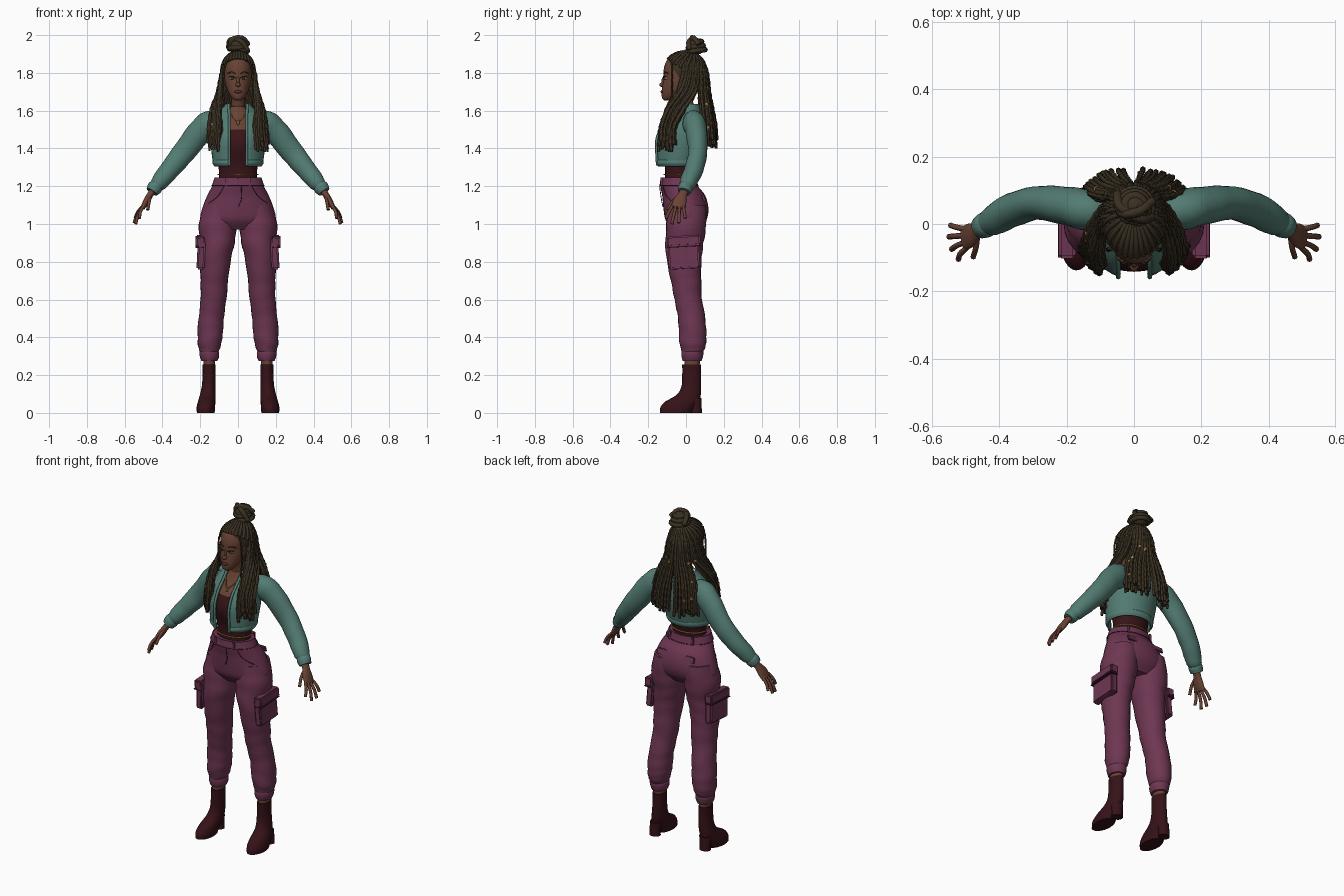
import bpy, bmesh, random
from math import sin, cos, pi, asin, radians
from mathutils import Vector, Matrix

random.seed(4)
cube = bpy.data.objects.get("Cube")
if cube:
    bpy.data.objects.remove(cube)


def material(name, *rgb):
    m = bpy.data.materials.new(name)
    m.use_nodes = True
    m.diffuse_color = (*rgb, 1)
    bsdf = m.node_tree.nodes["Principled BSDF"]
    bsdf.inputs["Base Color"].default_value = (*rgb, 1)
    bsdf.inputs["Roughness"].default_value = .8
    return m


skin = material("brown skin", .14, .055, .034)
hair = material("dark braid brown", .042, .03, .016)
teal = material("teal cloth", .085, .2, .17)
plum = material("plum cloth", .155, .037, .085)
leather = material("dark red leather", .036, .006, .009)
wine = material("wine top", .04, .007, .009)
gold = material("gold", .4, .22, .06)
white = material("eye white", .35, .28, .22)
lip = material("lip brown", .1, .028, .022)
seam = material("dark plum seam", .06, .014, .032)


def finish(name, bm, mat, mirror=False, angle=50):
    bmesh.ops.recalc_face_normals(bm, faces=bm.faces)
    me = bpy.data.meshes.new(name)
    bm.to_mesh(me)
    bm.free()
    me.materials.append(mat)
    ob = bpy.data.objects.new(name, me)
    bpy.context.collection.objects.link(ob)
    bpy.ops.object.select_all(action='DESELECT')
    ob.select_set(True)
    bpy.context.view_layer.objects.active = ob
    bpy.ops.object.shade_smooth_by_angle(angle=radians(angle))
    if mirror:
        ob.modifiers.new("mirror", 'MIRROR')
    return ob


def smooth(pts, steps):
    """Catmull-Rom through tuples of any length."""
    pts = [Vector(p) for p in pts]
    pts = [2 * pts[0] - pts[1]] + pts + [2 * pts[-1] - pts[-2]]
    out = []
    for a, b, c, d in zip(pts, pts[1:], pts[2:], pts[3:]):
        for i in range(steps):
            t = i / steps
            out.append(b + (c - a) * t / 2 + (a - 2.5 * b + 2 * c - d / 2) * t * t
                       + (1.5 * (b - c) + (d - a) / 2) * t ** 3)
    return out + [pts[-2]]


def tube(name, rings, mat, mirror=False, flat=True, gap=0, n=24, steps=4, ripple=0, bm=None):
    """Loft of (x, y, z, side radius, front radius); gap leaves the front open."""
    own = bm is None
    bm = bm or bmesh.new()
    rows, rs = [], smooth(rings, steps)
    for k, r in enumerate(rs):
        c = Vector(r[:3])
        a, b = Vector((1, 0, 0)), Vector((0, -1, 0))
        if not flat:
            t = (Vector(rs[min(k + 1, len(rs) - 1)][:3]) - Vector(rs[max(k - 1, 0)][:3])).normalized()
            b = (b - t * b.dot(t)).normalized()
            a = t.cross(b)
        t0 = asin(min(.95, gap / r[3]))
        row = []
        for i in range(n + 1 if gap else n):
            th = t0 + (2 * pi - 2 * t0) * i / n
            f = 1 + ripple * sin(k * 1.5 + 2 * sin(th + k * .3))
            row.append(bm.verts.new(c + a * r[3] * f * sin(th) + b * r[4] * f * cos(th)))
        rows.append(row)
    for lo, hi in zip(rows, rows[1:]):
        for i in range(n):
            j = (i + 1) % len(lo)
            bm.faces.new((lo[i], lo[j], hi[j], hi[i]))
    if not gap:
        bm.faces.new(rows[0])
        bm.faces.new(rows[-1])
    return finish(name, bm, mat, mirror) if own else None


def ball(name, loc, size, mat, mirror=False, rot=0):
    bm = bmesh.new()
    bmesh.ops.create_uvsphere(bm, u_segments=20, v_segments=12, radius=1)
    m = Matrix.Translation(loc) @ Matrix.Rotation(rot, 4, 'X') @ Matrix.Diagonal((*size, 1))
    bmesh.ops.transform(bm, matrix=m, verts=bm.verts)
    return finish(name, bm, mat, mirror)


def box(name, loc, size, mat, mirror=False, tilt=(0, 0), bevel=.008):
    bm = bmesh.new()
    m = (Matrix.Translation(loc) @ Matrix.Rotation(tilt[0], 4, 'X')
         @ Matrix.Rotation(tilt[1], 4, 'Y') @ Matrix.Diagonal((*size, 1)))
    bmesh.ops.create_cube(bm, size=1, matrix=m)
    bmesh.ops.bevel(bm, geom=bm.edges[:], offset=bevel, segments=2, affect='EDGES')
    return finish(name, bm, mat, mirror)


def cords(name, paths, r, mat, mirror=False, knots=0, n=6, steps=5):
    """Thin round strands; knots makes the thickness pulse like a braid."""
    bm = bmesh.new()
    for path in paths:
        pts = smooth(path, steps)
        rings = [(*p, *[r * (1 + knots * (-1) ** k)] * 2) for k, p in enumerate(pts)]
        tube("", rings, mat, flat=False, n=n, steps=1, bm=bm)
    return finish(name, bm, mat, mirror, 80)


def oval(cy, z, rx, ry, n=24):
    return [(rx * sin(2 * pi * i / n), cy - ry * cos(2 * pi * i / n), z) for i in range(n + 1)]


# Torso: wine top below the neckline, skin above
torso = tube("torso_and_neck", [(0, -.035, 1.18, .105, .08), (0, -.035, 1.25, .1, .075),
             (0, -.03, 1.32, .105, .085), (0, -.03, 1.42, .118, .112), (0, -.015, 1.5, .115, .1),
             (0, .01, 1.56, .095, .07), (0, .012, 1.6, .055, .05), (0, .005, 1.63, .035, .037),
             (0, -.01, 1.69, .034, .04)], wine)
torso.data.materials.append(skin)
for f in torso.data.polygons:
    f.material_index = int(f.center.z > 1.5 or f.center.z < 1.225)
cords("necklaces", [oval(.002, 1.625, .039, .042), [(-.05, -.04, 1.6), (-.03, -.075, 1.57),
      (0, -.1, 1.545), (.03, -.075, 1.57), (.05, -.04, 1.6)]], .004, gold)
ball("pendant", (0, -.105, 1.535), (.007, .005, .012), gold)
cords("hip_chain", [oval(-.035, 1.262, .106, .081)], .004, gold)

# Trousers
tube("trouser_hips", [(0, -.04, 1.24, .122, .092), (0, -.036, 1.2, .137, .1), (0, -.012, 1.15, .163, .114),
     (0, 0, 1.08, .19, .119), (0, 0, 1.02, .197, .108), (0, 0, .97, .14, .07)], plum, n=32)
tube("trouser_legs", [(.095, .004, 1.1, .085, .1), (.107, .002, 1.0, .1, .106), (.108, -.008, .9, .09, .101),
     (.12, -.01, .8, .08, .091), (.125, 0, .7, .073, .08), (.13, .012, .6, .068, .073),
     (.142, .03, .5, .067, .072), (.147, .035, .42, .067, .073), (.151, .036, .36, .061, .069),
     (.153, .035, .32, .048, .056)], plum, True, ripple=.022)
tube("trouser_cuffs", [(.152, .034, .335, .042, .05), (.152, .034, .32, .052, .058),
     (.151, .033, .295, .05, .056), (.151, .033, .275, .042, .05)], plum, True)
tube("waistband", [(0, -.038, 1.205, .138, .102), (0, -.039, 1.225, .131, .098),
     (0, -.04, 1.245, .124, .095)], plum, gap=.002, n=32)
cords("waist_seam", [oval(-.037, 1.204, .139, .103)], .002, seam)
cords("fly_seam", [[(.018, -.14, 1.2), (.018, -.13, 1.13), (.0, -.122, 1.09)]], .002, seam)
cords("front_pocket_seams", [[(.075, -.122, 1.2), (.105, -.105, 1.15), (.155, -.065, 1.11)]], .002, seam, True)
for x, y in ((.06, -.128), (.075, .045)):
    box("belt_loops", (x, y, 1.222), (.014, .014, .048), plum, True, bevel=.003)
box("back_pocket_flaps", (.08, .094, 1.135), (.085, .012, .035), plum, True, (.3, 0), .004)
box("cargo_pockets", (.195, -.012, .838), (.042, .165, .15), plum, True, (.06, -.05))
box("cargo_flaps", (.2, -.012, .91), (.05, .178, .055), plum, True, (.06, -.05))
box("cargo_flap_seams", (.203, -.012, .881), (.045, .176, .006), seam, True, (.06, -.05), .001)

# Ankles and heeled boots
tube("ankles", [(.152, .032, .23, .03, .04), (.152, .032, .3, .032, .042)], skin, True)
tube("boots", [(.153, .03, .255, .034, .05), (.153, .03, .2, .034, .05), (.155, .028, .14, .037, .052),
     (.16, .014, .095, .042, .064), (.166, -.02, .06, .046, .09), (.17, -.045, .03, .049, .09),
     (.171, -.055, 0, .047, .083)], leather, True)
tube("boot_heels", [(.163, .045, .08, .035, .038), (.166, .056, .04, .032, .027),
     (.167, .056, 0, .033, .028)], leather, True)

# Cropped jacket
jacket = tube("jacket_body", [(0, -.04, 1.31, .128, .118), (0, -.036, 1.36, .138, .124),
              (0, -.026, 1.45, .146, .134), (0, -.01, 1.52, .143, .118), (0, .01, 1.57, .125, .093),
              (0, .014, 1.605, .092, .068), (0, .015, 1.63, .068, .056)], teal, gap=.045, n=32)
hem = tube("jacket_hem", [(0, -.04, 1.305, .125, .115), (0, -.04, 1.322, .135, .124),
           (0, -.038, 1.34, .133, .122)], teal, gap=.043, n=32)
for ob in (jacket, hem):
    ob.modifiers.new("thickness", 'SOLIDIFY').thickness = .01
cords("jacket_front_edges", [[(.047, -.151, 1.31), (.047, -.155, 1.38), (.047, -.154, 1.45),
      (.047, -.124, 1.52), (.047, -.077, 1.57), (.048, -.046, 1.605), (.05, -.026, 1.635)]], .008, teal, True)
tube("collar", [(0, .016, 1.6, .085, .066), (0, .016, 1.635, .07, .058)], teal, gap=.045)
tube("sleeves", [(.09, .03, 1.53, .055, .05), (.145, .042, 1.532, .07, .06), (.21, .056, 1.478, .066, .056),
     (.29, .062, 1.375, .06, .05), (.36, .042, 1.29, .053, .05), (.415, .012, 1.222, .045, .045),
     (.438, 0, 1.195, .034, .034)], teal, True, flat=False, ripple=.02)
tube("sleeve_cuffs", [(.43, .004, 1.205, .036, .036), (.442, -.003, 1.19, .04, .038),
     (.456, -.01, 1.17, .033, .034)], teal, True, flat=False)

# Hands
tube("palms", [(.445, -.004, 1.185, .02, .024), (.465, -.018, 1.155, .017, .024),
     (.485, -.033, 1.12, .017, .036), (.505, -.042, 1.085, .012, .037)], skin, True, flat=False)
tips = [(.522, -.105, 1.03), (.542, -.075, 1.0), (.55, -.038, 1.005), (.545, -.004, 1.03)]
fingers = []
for i, tip in enumerate(tips):
    base = Vector((.497, -.07 + .018 * i, 1.1))
    mid = base.lerp(Vector(tip), .55) + Vector((.006, 0, .004))
    fingers.append([base, mid, tip])
fingers.append([(.465, -.035, 1.145), (.47, -.07, 1.12), (.478, -.098, 1.075)])
cords("fingers", fingers, .0085, skin, True, n=8)

# Head and face
tube("head", [(0, -.1, 1.655, .016, .016), (0, -.085, 1.668, .034, .042), (0, -.065, 1.7, .053, .064),
     (0, -.038, 1.74, .067, .087), (0, -.02, 1.78, .074, .099), (0, -.014, 1.83, .077, .102),
     (0, -.01, 1.88, .062, .083), (0, -.01, 1.905, .03, .04)], skin)
ball("nose", (0, -.125, 1.737), (.013, .016, .012), skin)
ball("nose_bridge", (0, -.118, 1.758), (.008, .012, .026), skin, rot=-.15)
ball("lips", (0, -.124, 1.7), (.02, .011, .009), lip)
ball("eyes", (.03, -.102, 1.772), (.017, .014, .009), white, True)
ball("irises", (.03, -.112, 1.772), (.008, .006, .008), hair, True)
cords("eyelashes", [[(.012, -.117, 1.772), (.028, -.119, 1.782), (.048, -.105, 1.777)]], .0028, hair, True)
cords("eyebrows", [[(.014, -.117, 1.796), (.034, -.112, 1.804), (.055, -.094, 1.797)]], .003, hair, True)
ball("ears", (.076, -.01, 1.755), (.01, .018, .028), skin, True)
ball("earrings", (.078, -.02, 1.715), (.005, .005, .014), gold, True)

# Scalp hair, open in front of a slanted hairline
centre, radii = Vector((0, -.006, 1.812)), Vector((.087, .112, .1))
bm = bmesh.new()
bmesh.ops.create_uvsphere(bm, u_segments=32, v_segments=20, radius=1,
                          matrix=Matrix.Translation(centre) @ Matrix.Diagonal((*radii, 1)))
bmesh.ops.bisect_plane(bm, geom=bm.verts[:] + bm.edges[:] + bm.faces[:], plane_co=(0, -.1, 1.873),
                       plane_no=(0, -.15, -.1), clear_outer=True)
finish("scalp_hair", bm, hair)
rows, crown = [], Vector((0, .35, .95))
for i in range(26):
    a = 2 * pi * (i + .5) / 26
    start = Vector((sin(a), -cos(a), .75 * cos(a) - .02)).normalized()
    rows.append([centre + radii * start.lerp(crown, t / 5).normalized() for t in range(6)])
cords("cornrows", rows, .0085, hair, knots=.1)

# Coiled bun
ball("bun_core", (0, .052, 1.94), (.048, .048, .045), hair)
coil = [((.054 - .0011 * i) * sin(i * .7), .054 - (.052 - .001 * i) * cos(i * .7), 1.912 + .0024 * i)
        for i in range(30)]
cords("bun_coils", [coil, [(-.045, .05, 1.92), (-.03, .03, 1.975), (.02, .04, 1.985), (.055, .07, 1.95)],
      [(.05, .02, 1.92), (.02, .015, 1.965), (-.04, .05, 1.975), (-.05, .09, 1.93)]], .0135, hair, knots=.06, n=8)

# Long braids falling over chest and back
braids, beads = [], []
levels = [(1.87, .066, .085), (1.8, .09, .112), (1.7, .106, .122), (1.6, .14, .138), (1.5, .158, .155), (1.4, .166, .162)]
turn = [0, .08, .3, .75, 1, 1]
for layer in (1, .93, .86):
    for side in (-1, 1):
        for i in range(22):
            f = (i + random.random() * .6) / 22
            first = 84 + 96 * f
            last = 30 + 95 * f if f < .5 else 118 + 124 * (f - .5)
            drop = random.uniform(-.02, .05) if f < .5 else random.uniform(.0, .06)
            path = []
            for (z, rx, ry), w in zip(levels, turn):
                a = radians(first + (last - first) * w)
                z += drop * (1.87 - z) / .47
                square = 1 - .3 * w
                k = layer + random.uniform(-.02, .02)
                path.append((side * rx * k * abs(sin(a)) ** square,
                             -ry * k * (1 if cos(a) > 0 else -1) * abs(cos(a)) ** square, z))
            braids.append(path)
            if random.random() < .3 and layer == 1:
                beads.append(random.choice(path[2:5]))
cords("long_braids", braids, .0075, hair, knots=.16)
cords("face_braids", [[(.06, -.075, 1.865), (.076, -.075, 1.8), (.078, -.075, 1.7), (.074, -.08, 1.62)]],
      .005, hair, True, knots=.16)
cords("braid_beads", [[Vector(b) + Vector((0, 0, .006)), b, Vector(b) - Vector((0, 0, .006))] for b in beads],
      .0095, gold, steps=1)
